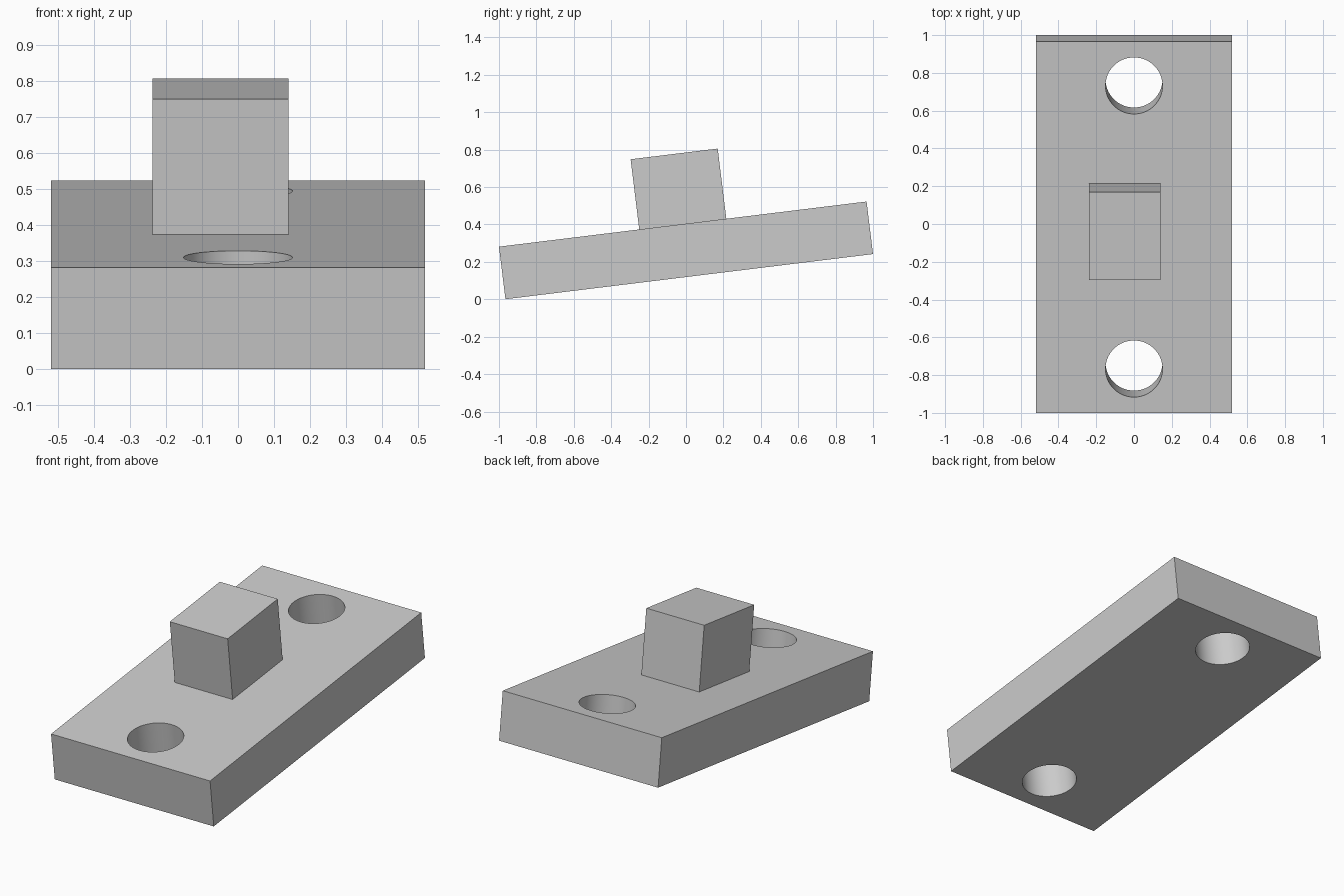
import bpy
from math import radians
from mathutils import Matrix

cube = bpy.data.objects.get("Cube")
if cube:
    bpy.data.objects.remove(cube, do_unlink=True)

LENGTH, WIDTH, THICK = 1.98, 1.036, 0.283
BLOCK = (0.377, 0.469, 0.378)
HOLE_RADIUS, HOLE_Y = 0.151, 0.755
# Everything is laid out flat around the plate centre, then tilted together
TILT = Matrix.Translation((0, 0, 0.2615)) @ Matrix.Rotation(radians(7), 4, 'X')

grey = bpy.data.materials.new("plain grey")
grey.use_nodes = True
grey.diffuse_color = (0.6, 0.6, 0.6, 1)
grey.node_tree.nodes["Principled BSDF"].inputs["Base Color"].default_value = (0.6, 0.6, 0.6, 1)


def box(name, size, centre):
    bpy.ops.mesh.primitive_cube_add(size=1)
    ob = bpy.context.object
    ob.name = name
    ob.data.transform(Matrix.Translation(centre) @ Matrix.Diagonal((*size, 1)))
    ob.data.materials.append(grey)
    return ob


# Base plate with a through hole near each end
plate = box("base_plate", (WIDTH, LENGTH, THICK), (0, 0, 0))
for side in (-1, 1):
    bpy.ops.mesh.primitive_cylinder_add(vertices=64, radius=HOLE_RADIUS, depth=THICK * 2,
                                        location=(0, side * HOLE_Y, 0))
    cutter = bpy.context.object
    cutter.name = "hole_cutter"
    cutter.hide_render = True
    cutter.data.materials.append(grey)
    bpy.context.view_layer.objects.active = plate
    cut = plate.modifiers.new("hole", 'BOOLEAN')
    cut.operation = 'DIFFERENCE'
    cut.solver = 'EXACT'
    cut.object = cutter
    bpy.ops.object.modifier_apply(modifier=cut.name)
    bpy.data.objects.remove(cutter, do_unlink=True)

# Smooth hole walls, sharp plate edges
bpy.ops.object.select_all(action='DESELECT')
plate.select_set(True)
bpy.context.view_layer.objects.active = plate
bpy.ops.object.shade_smooth_by_angle(angle=radians(30))

# Block standing on the plate, slightly off centre
block = box("top_block", BLOCK, (-0.0485, 0, (THICK + BLOCK[2]) / 2))

for ob in (plate, block):
    ob.matrix_world = TILT
